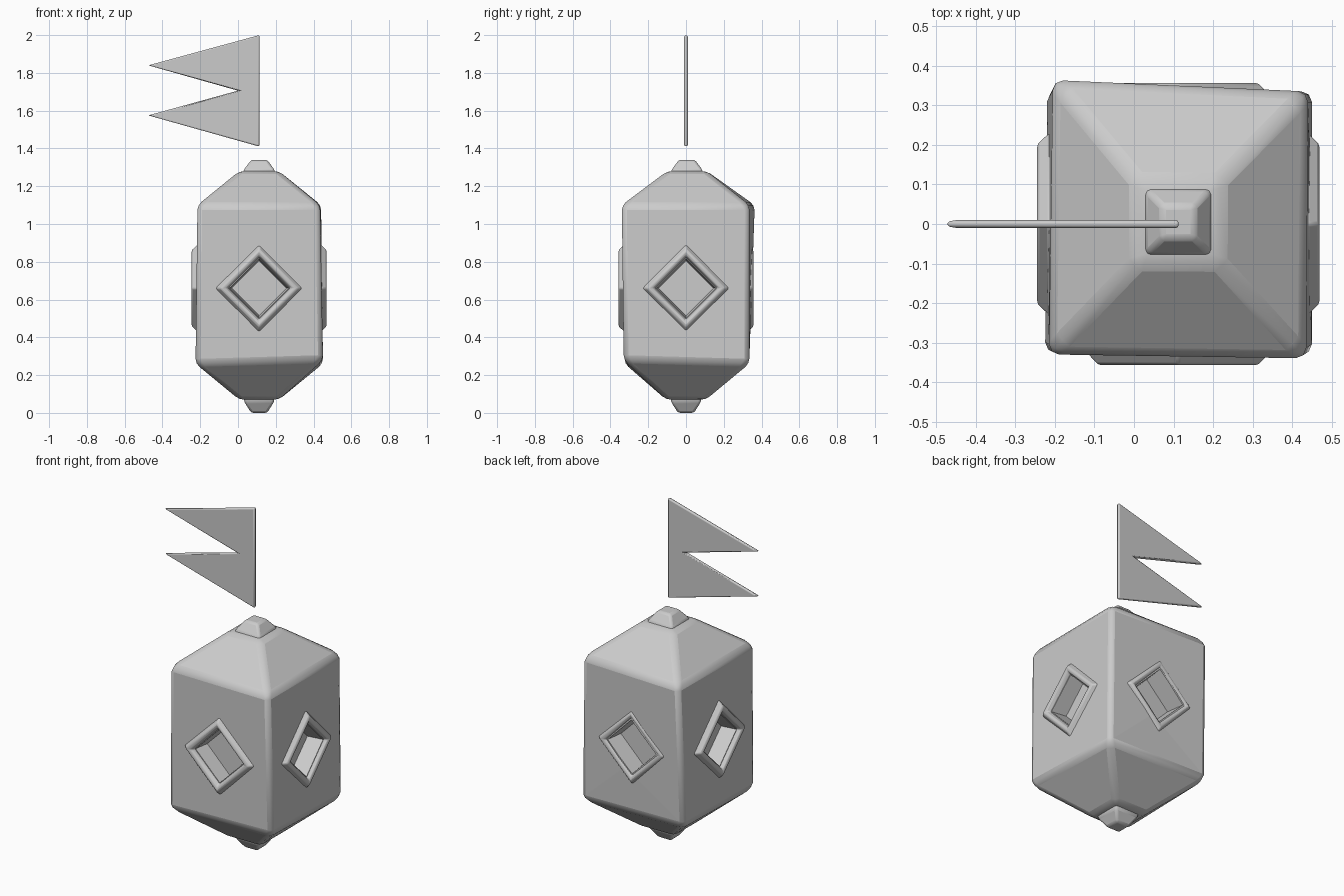
import bpy, bmesh
from math import pi, radians
from mathutils import Matrix, Vector

cube = bpy.data.objects.get("Cube")
if cube:
    bpy.data.objects.remove(cube, do_unlink=True)

CX = 0.112          # axis of the lantern
WINDOW_Z = 0.66

grey = bpy.data.materials.new("plain grey")
grey.use_nodes = True
grey.diffuse_color = (0.6, 0.6, 0.6, 1)
grey.node_tree.nodes["Principled BSDF"].inputs["Base Color"].default_value = (0.6, 0.6, 0.6, 1)


def finish(name, bm):
    bmesh.ops.recalc_face_normals(bm, faces=bm.faces)
    mesh = bpy.data.meshes.new(name)
    bm.to_mesh(mesh)
    bm.free()
    mesh.materials.append(grey)
    obj = bpy.data.objects.new(name, mesh)
    bpy.context.collection.objects.link(obj)
    return obj


def loft(bm, rings, caps=True, closed=False):
    """Skin a list of rings of points; cap the ends or close the loop."""
    loops = [[bm.verts.new(p) for p in ring] for ring in rings]
    pairs = list(zip(loops, loops[1:]))
    if closed:
        pairs.append((loops[-1], loops[0]))
    for a, b in pairs:
        n = len(a)
        for i in range(n):
            j = (i + 1) % n
            bm.faces.new((a[i], a[j], b[j], b[i]))
    if caps:
        bm.faces.new(loops[0])
        bm.faces.new(loops[-1])


def square(h, z, x=CX, y=0.0):
    return [(x - h, y - h, z), (x + h, y - h, z), (x + h, y + h, z), (x - h, y + h, z)]


def diamond(r, out):
    """Diamond standing in the front plane, at a distance from the axis."""
    return [(r, -out, 0), (0, -out, r), (-r, -out, 0), (0, -out, -r)]


def bevel(obj, width, segments):
    mod = obj.modifiers.new("soft edges", "BEVEL")
    mod.width = width
    mod.segments = segments
    mod.limit_method = "ANGLE"
    mod.angle_limit = radians(20)


def smooth(obj, angle=30):
    bpy.ops.object.select_all(action="DESELECT")
    obj.select_set(True)
    bpy.context.view_layer.objects.active = obj
    bpy.ops.object.shade_smooth_by_angle(angle=radians(angle))


# Slightly crooked lantern body
bm = bmesh.new()
loft(bm, [
    square(0.105, 0.07),
    [(-0.225, -0.325, 0.26), (0.45, -0.33, 0.28), (0.45, 0.335, 0.26), (-0.22, 0.335, 0.27)],
    [(-0.215, -0.33, 1.1), (0.435, -0.34, 1.1), (0.44, 0.335, 1.1), (-0.205, 0.365, 1.1)],
    square(0.105, 1.28, y=0.005),
])
body = finish("lantern_body", bm)
bevel(body, 0.026, 2)

# Four diamond window pockets cut into the body
turns = [Matrix.Translation((CX, 0, WINDOW_Z)) @ Matrix.Rotation(k * pi / 2, 4, "Z") for k in range(4)]
bm = bmesh.new()
for turn in turns:
    loft(bm, [[turn @ Vector(p) for p in diamond(r, out)] for r, out in ((0.145, 0.24), (0.165, 0.38))])
cutter = finish("window_cutter", bm)
cutter.hide_render = True
cutter.hide_viewport = True
cut = body.modifiers.new("window pockets", "BOOLEAN")
cut.operation = "DIFFERENCE"
cut.solver = "EXACT"
cut.object = cutter
smooth(body)

# Raised window frames
frame_profile = [(0.235, 0.325), (0.205, 0.357), (0.18, 0.357), (0.163, 0.335), (0.163, 0.31), (0.23, 0.31)]
for side, turn in zip(("front", "left", "back", "right"), turns):
    bm = bmesh.new()
    loft(bm, [diamond(r, out) for r, out in frame_profile], caps=False, closed=True)
    frame = finish(side + "_window_frame", bm)
    frame.matrix_world = turn
    bevel(frame, 0.008, 2)
    smooth(frame)

# Knobs at both ends
for name, rings in (
    ("top_knob", [square(0.084, 1.26, y=0.005), square(0.084, 1.283, y=0.005), square(0.042, 1.34, y=0.005)]),
    ("bottom_knob", [square(0.042, 0.0), square(0.08, 0.06), square(0.08, 0.085)]),
):
    bm = bmesh.new()
    loft(bm, rings)
    knob = finish(name, bm)
    bevel(knob, 0.012, 2)
    smooth(knob)

# Swallow-tailed pennant floating above
outline = [(0.113, 1.41), (0.113, 2.0), (-0.475, 1.84), (0.0, 1.706), (-0.475, 1.575)]
bm = bmesh.new()
loft(bm, [[(x, y, z) for x, z in outline] for y in (-0.01, 0.01)])
pennant = finish("pennant", bm)
bevel(pennant, 0.007, 2)
smooth(pennant)
